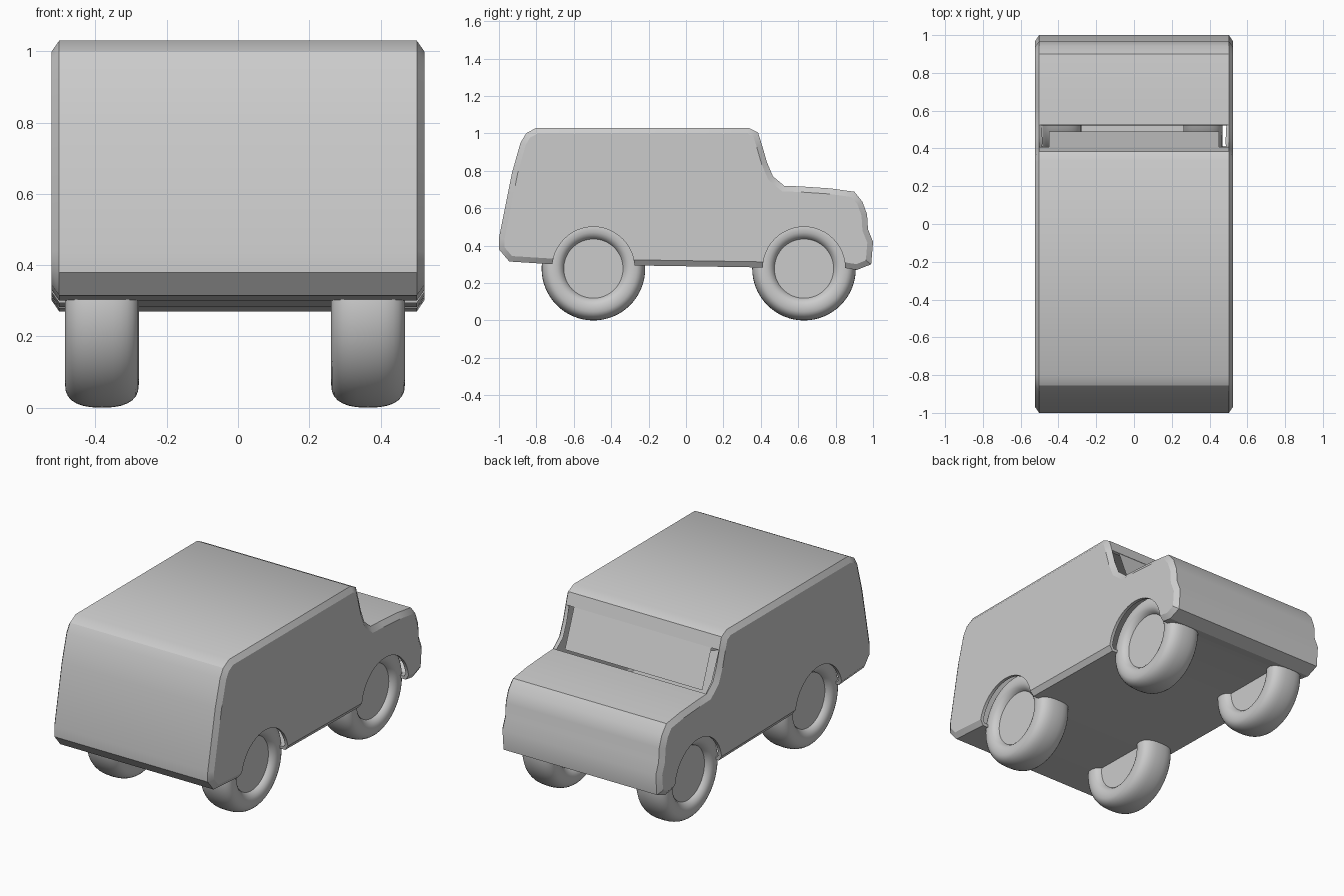
import bpy, bmesh
from math import cos, sin, pi, copysign
from mathutils import Matrix

if "Cube" in bpy.data.objects:
    bpy.data.objects.remove(bpy.data.objects["Cube"])

AXLES = (-0.495, 0.631)
WHEEL_Z = 0.277


def make_object(name, bm, smooth=True):
    mesh = bpy.data.meshes.new(name)
    bm.to_mesh(mesh)
    bm.free()
    ob = bpy.data.objects.new(name, mesh)
    bpy.context.collection.objects.link(ob)
    if smooth:
        shade(ob)
    return ob


def activate(ob):
    bpy.ops.object.select_all(action='DESELECT')
    ob.select_set(True)
    bpy.context.view_layer.objects.active = ob


def shade(ob):
    activate(ob)
    bpy.ops.object.shade_smooth_by_angle(angle=0.5)


# Body: side profile (y, z), extruded across x, with chamfered side panels
profile = [
    (-1.0, 0.38), (-1.0, 0.44), (-0.93, 0.79), (-0.885, 0.95), (-0.855, 1.0),
    (-0.80, 1.03), (0.335, 1.03), (0.385, 1.005), (0.407, 0.935),
    (0.433, 0.845), (0.465, 0.77), (0.525, 0.72), (0.62, 0.716),
    (0.77, 0.706), (0.90, 0.688), (0.943, 0.635), (0.968, 0.567),
    (0.973, 0.487), (1.0, 0.42), (0.99, 0.30), (0.914, 0.27),
    (0.85, 0.28), (0.42, 0.283), (-0.28, 0.294), (-0.71, 0.30), (-0.945, 0.315),
]
# profile edges that are left open for the windscreen
OPEN = range(8, 11)

bm = bmesh.new()
left = [bm.verts.new((-0.502, y, z)) for y, z in profile]
right = [bm.verts.new((0.502, y, z)) for y, z in profile]
sides = [bm.faces.new(left), bm.faces.new(right)]
n = len(profile)
strips = [bm.faces.new((left[i], left[(i + 1) % n], right[(i + 1) % n], right[i]))
          for i in range(n)]
bmesh.ops.recalc_face_normals(bm, faces=bm.faces)
for side in sides:
    bmesh.ops.inset_region(bm, faces=[side], thickness=0.03, depth=0.021,
                           use_even_offset=True)
bmesh.ops.delete(bm, geom=[strips[i] for i in OPEN], context='FACES')
body = make_object("body", bm, smooth=False)
shell = body.modifiers.new("shell", 'SOLIDIFY')
shell.thickness = 0.02
shell.offset = -1

# Wheel arches cut through the side panels and floor
bm = bmesh.new()
for x in (-0.45, 0.45):
    for y in AXLES:
        place = Matrix.Translation((x, y, 0.28)) @ Matrix.Rotation(pi / 2, 4, 'Y')
        bmesh.ops.create_cone(bm, cap_ends=True, segments=48, radius1=0.22,
                              radius2=0.22, depth=0.26, matrix=place)
cutter = make_object("arch_cutter", bm, smooth=False)
cutter.hide_render = True
cut = body.modifiers.new("arches", 'BOOLEAN')
cut.operation = 'DIFFERENCE'
cut.solver = 'EXACT'
cut.object = cutter
activate(body)
for mod in ("shell", "arches"):
    bpy.ops.object.modifier_apply(modifier=mod)
bpy.data.objects.remove(cutter)
shade(body)

# Windscreen: narrower pane set into the opening
bm = bmesh.new()
bm.faces.new([bm.verts.new(c) for c in (
    (-0.45, 0.49, 0.715), (0.45, 0.49, 0.715), (0.45, 0.405, 0.935), (-0.45, 0.405, 0.935))])
make_object("windscreen", bm, smooth=False)


# Wheels: plump tyre ring with recessed hub discs on both faces
def power(v, e):
    return copysign(abs(v) ** e, v)


def wheel(name, x, y, rings=64, tube=28):
    bm = bmesh.new()
    grid = []
    for i in range(rings):
        a = 2 * pi * i / rings
        row = []
        for j in range(tube):
            b = 2 * pi * j / tube
            r = 0.212 + 0.065 * power(cos(b), 0.8)
            row.append(bm.verts.new((0.1035 * power(sin(b), 0.8), r * cos(a), r * sin(a))))
        grid.append(row)
    for i in range(rings):
        p, q = grid[i], grid[(i + 1) % rings]
        for j in range(tube):
            k = (j + 1) % tube
            bm.faces.new((p[j], q[j], q[k], p[k]))
    bmesh.ops.recalc_face_normals(bm, faces=bm.faces)
    for s in (-1, 1):
        place = Matrix.Translation((s * 0.07, 0, 0)) @ Matrix.Rotation(s * pi / 2, 4, 'Y')
        bmesh.ops.create_circle(bm, cap_ends=True, segments=rings, radius=0.16, matrix=place)
    ob = make_object(name, bm)
    ob.location = (x, y, WHEEL_Z)


for end, y in zip(("rear", "nose"), AXLES):
    wheel(end + "_wheel_left", -0.382, y)
    wheel(end + "_wheel_right", 0.365, y)
